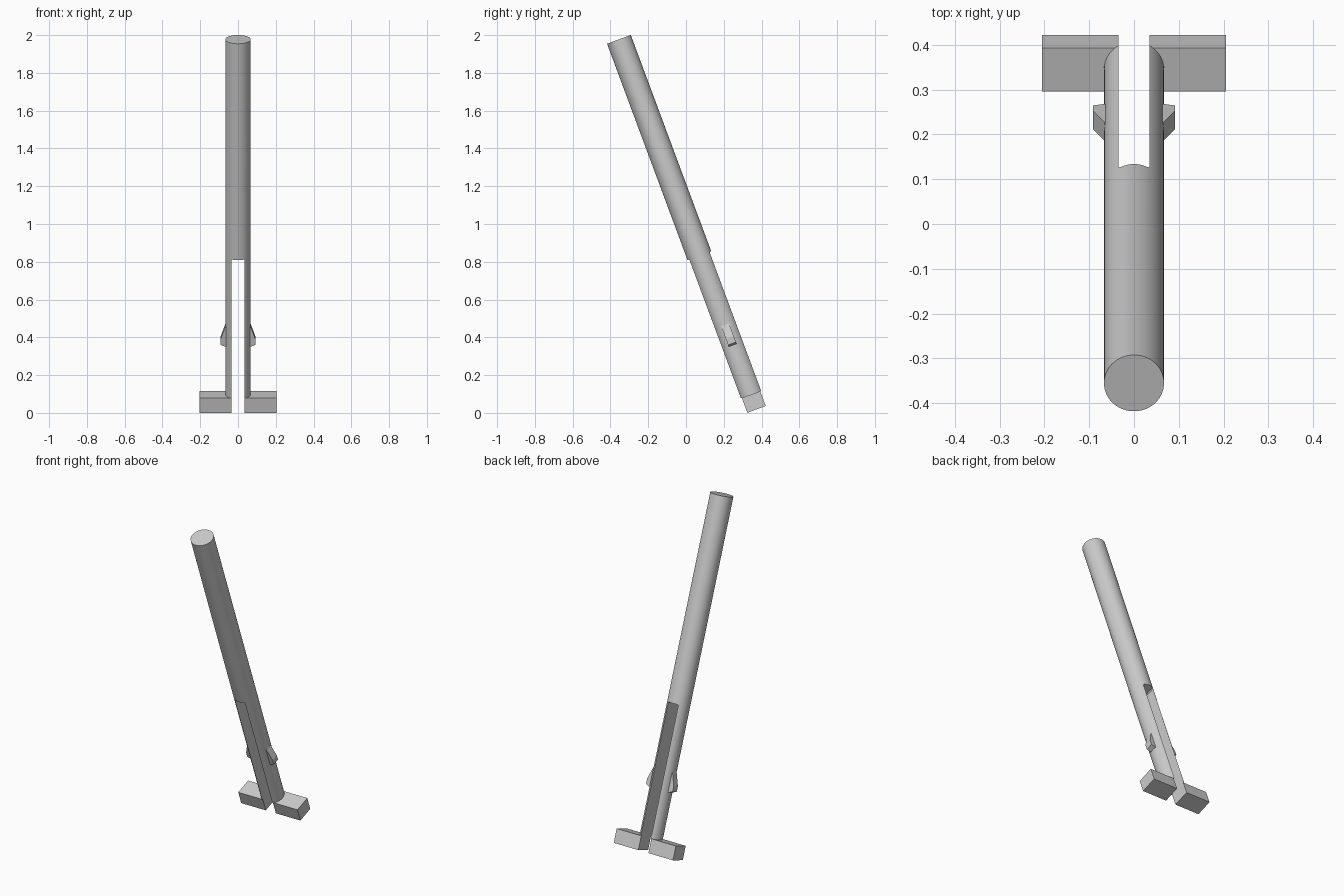
import bpy
import bmesh
import math
from mathutils import Matrix

cube = bpy.data.objects.get("Cube")
if cube:
    bpy.data.objects.remove(cube, do_unlink=True)

GREY = (0.6, 0.6, 0.6, 1.0)
mat = bpy.data.materials.new("plain grey")
mat.use_nodes = True
mat.diffuse_color = GREY
mat.node_tree.nodes["Principled BSDF"].inputs["Base Color"].default_value = GREY

RADIUS = 0.067       # shaft radius
SLOT = 0.035         # half width of the slot
BIT = 0.084          # height of the key bits
LENGTH = 2.09        # from the foot of the bits to the top cap
SLOT_END = 0.868

# Everything is built upright along z, then leaned towards the front
LEAN = Matrix.Translation((0, 0.3735, 0.0185)) @ Matrix.Rotation(math.radians(20.4), 4, 'X')


def add_object(name, bm):
    bmesh.ops.recalc_face_normals(bm, faces=bm.faces)
    mesh = bpy.data.meshes.new(name)
    bm.to_mesh(mesh)
    bm.free()
    obj = bpy.data.objects.new(name, mesh)
    bpy.context.collection.objects.link(obj)
    mesh.materials.append(mat)
    obj.matrix_world = LEAN
    return obj


def prism(name, outline, depth, side=1):
    """Extrude an x/z outline symmetrically along y; side mirrors it in x."""
    bm = bmesh.new()
    face = bm.faces.new([bm.verts.new((side * x, -depth, z)) for x, z in outline])
    new = bmesh.ops.extrude_face_region(bm, geom=[face])["geom"]
    verts = [v for v in new if isinstance(v, bmesh.types.BMVert)]
    bmesh.ops.translate(bm, verts=verts, vec=(0, 2 * depth, 0))
    return add_object(name, bm)


# Round shaft
bm = bmesh.new()
bmesh.ops.create_cone(bm, cap_ends=True, segments=64, radius1=RADIUS, radius2=RADIUS,
                      depth=LENGTH - BIT,
                      matrix=Matrix.Translation((0, 0, (LENGTH + BIT) / 2)))
shaft = add_object("slotted_shaft", bm)

# Slot through the lower shaft, with small eased corners at its end
C = 0.005
cutter = prism("slot_cutter", [(-SLOT, -0.1), (SLOT, -0.1), (SLOT, SLOT_END - C),
                               (SLOT - C, SLOT_END), (C - SLOT, SLOT_END),
                               (-SLOT, SLOT_END - C)], 0.2)
cutter.hide_render = True
bpy.context.view_layer.objects.active = shaft
cut = shaft.modifiers.new("slot", 'BOOLEAN')
cut.operation = 'DIFFERENCE'
cut.solver = 'EXACT'
cut.object = cutter
bpy.ops.object.modifier_apply(modifier=cut.name)
bpy.data.objects.remove(cutter, do_unlink=True)

bpy.ops.object.select_all(action='DESELECT')
shaft.select_set(True)
bpy.ops.object.shade_smooth_by_angle(angle=math.radians(30))

# Key bits at the foot and catch wedges on both flanks
for side, label in ((1, "left"), (-1, "right")):
    prism(label + "_bit", [(SLOT, 0), (0.205, 0), (0.205, BIT), (SLOT, BIT)], 0.052, side)
    prism(label + "_catch", [(0.05, 0.36), (0.066, 0.362), (0.092, 0.372), (0.092, 0.405),
                             (0.066, 0.478), (0.05, 0.478)], 0.022, side)
